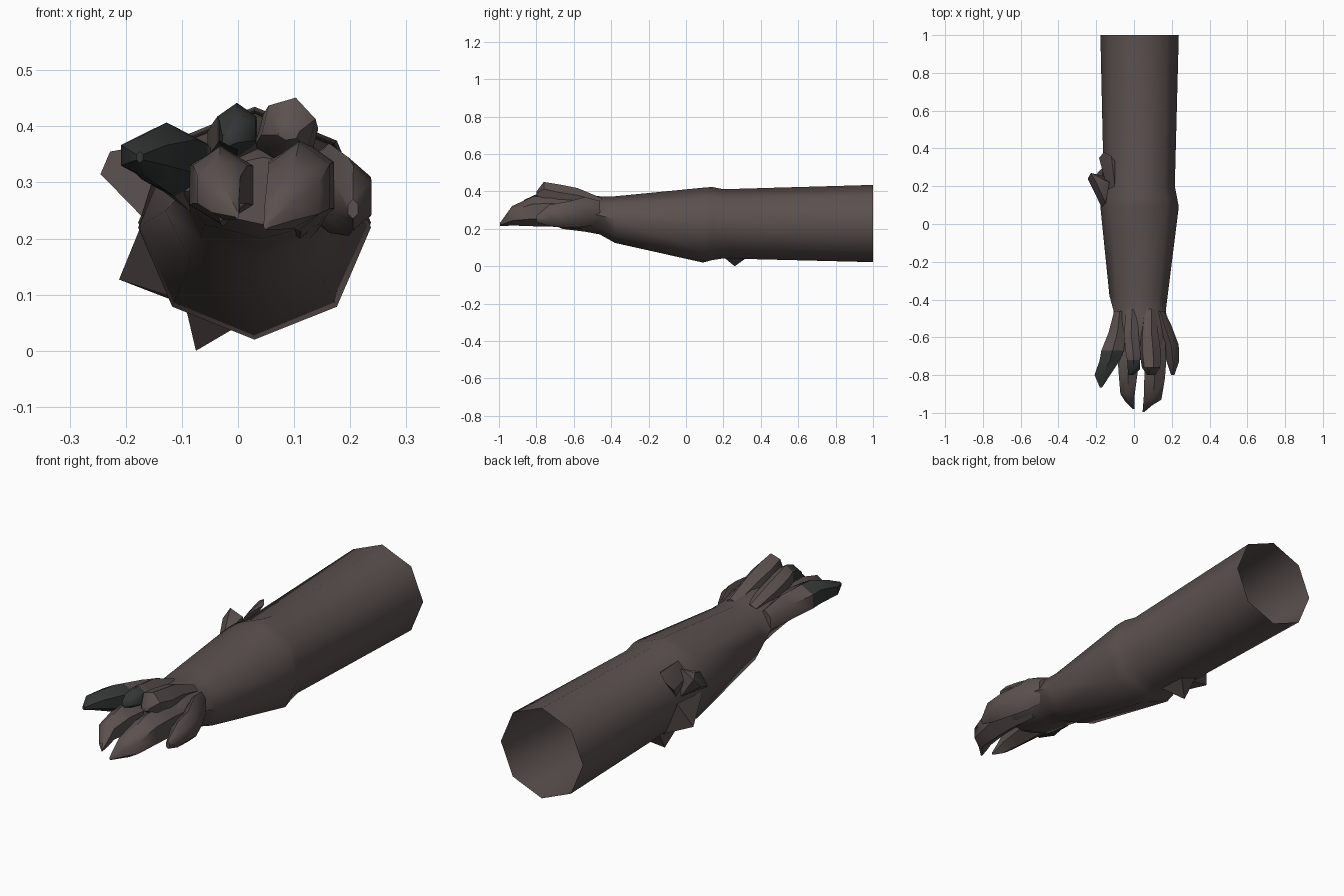
import bpy, bmesh, math
from mathutils import Vector


def material(name, rgb):
    m = bpy.data.materials.new(name)
    m.diffuse_color = (*rgb, 1)
    return m


SKIN = material("grey_brown_skin", (0.105, 0.082, 0.078))
CLAW = material("dark_claw", (0.034, 0.037, 0.037))


def finish(name, bm, angle=50, dark_y=None):
    """Make an object; faces in front of dark_y become claw coloured."""
    bmesh.ops.recalc_face_normals(bm, faces=bm.faces[:])
    me = bpy.data.meshes.new(name)
    for f in bm.faces:
        if dark_y is not None and f.calc_center_median().y < dark_y:
            f.material_index = 1
    bm.to_mesh(me)
    bm.free()
    me.materials.append(SKIN)
    me.materials.append(CLAW)
    ob = bpy.data.objects.new(name, me)
    bpy.context.collection.objects.link(ob)
    bpy.context.view_layer.objects.active = ob
    ob.select_set(True)
    bpy.ops.object.shade_smooth_by_angle(angle=math.radians(angle))
    ob.select_set(False)


def loft(name, rings, sides, turn=0, open_start=False, dark_y=None):
    """Rings are (y, x_min, x_max, z_min, z_max), joined along y."""
    bm = bmesh.new()
    loops = []
    for y, x0, x1, z0, z1 in rings:
        loop = []
        for i in range(sides):
            a = 2 * math.pi * (i + turn) / sides
            loop.append(bm.verts.new(((x0 + x1) / 2 + (x1 - x0) / 2 * math.cos(a), y,
                                      (z0 + z1) / 2 + (z1 - z0) / 2 * math.sin(a))))
        loops.append(loop)
    for a, b in zip(loops, loops[1:]):
        for i in range(sides):
            j = (i + 1) % sides
            bm.faces.new((a[i], a[j], b[j], b[i]))
    if not open_start:
        bm.faces.new(loops[0])
    bm.faces.new(loops[-1])
    finish(name, bm, dark_y=dark_y)


def thorn(name, points):
    """Faceted spur wrapped around a few points."""
    bm = bmesh.new()
    for p in points:
        bm.verts.new(Vector(p))
    bmesh.ops.convex_hull(bm, input=bm.verts[:])
    finish(name, bm, 35)


# Forearm, open at the back, narrowing to the wrist and palm
loft("forearm", [
    (1.00, -.178, .237, .022, .435),
    (0.20, -.160, .216, .042, .412),
    (0.14, -.170, .228, .033, .424),
    (0.09, -.178, .237, .020, .420),
    (-.38, -.130, .178, .125, .374),
    (-.46, -.108, .168, .170, .374),
    (-.54, -.108, .185, .185, .385),
    (-.66, -.100, .185, .200, .370),
    (-.72, -.070, .160, .225, .345),
], 8, open_start=True)

# Two long lower fingers
loft("lower_finger_left", [
    (-.56, -.080, .040, .215, .350),
    (-.72, -.095, .035, .225, .365),
    (-.80, -.088, .025, .228, .365),
    (-.90, -.078, .010, .238, .335),
    (-.94, -.050, .006, .232, .290),
    (-.98, -.006, .002, .235, .250)], 6, .5)
loft("lower_finger_right", [
    (-.56, .050, .170, .200, .360),
    (-.72, .045, .180, .212, .378),
    (-.82, .046, .172, .214, .372),
    (-.93, .044, .152, .218, .322),
    (-.96, .044, .100, .216, .280),
    (-.995, .045, .055, .216, .230)], 6, .5)

# Two short raised fingers with knuckle ridges running back to the wrist
loft("upper_finger_left", [
    (-.45, -.045, .025, .320, .365),
    (-.58, -.060, .030, .320, .415),
    (-.68, -.050, .040, .335, .432),
    (-.72, -.042, .038, .345, .442),
    (-.77, -.038, .036, .358, .425),
    (-.80, -.030, .000, .365, .390)], 6, .5, dark_y=-.70)
loft("upper_finger_right", [
    (-.45, .045, .120, .310, .365),
    (-.58, .030, .130, .310, .420),
    (-.68, .028, .145, .320, .440),
    (-.76, .040, .140, .345, .453),
    (-.80, .070, .110, .375, .400)], 6, .25)

# Outer finger
loft("outer_finger", [
    (-.46, .110, .165, .230, .350),
    (-.54, .120, .205, .210, .370),
    (-.64, .150, .243, .205, .345),
    (-.73, .168, .243, .215, .330),
    (-.80, .195, .215, .235, .270)], 6, .5)

# Thumb with a dark claw
loft("thumb", [
    (-.46, -.110, -.040, .240, .355),
    (-.57, -.140, -.035, .250, .385),
    (-.67, -.182, -.045, .275, .400),
    (-.72, -.190, -.065, .285, .407),
    (-.80, -.215, -.120, .312, .385),
    (-.865, -.182, -.168, .335, .355)], 6, .5, dark_y=-.66)

# Elbow spurs
thorn("elbow_spur_side", [(-.172, .09, .24), (-.150, .11, .31), (-.13, .22, .36), (-.15, .25, .25),
                          (-.245, .24, .315), (-.228, .27, .355), (-.20, .22, .360)])
thorn("elbow_spur_top", [(-.14, .18, .32), (-.10, .20, .382), (-.10, .33, .38), (-.16, .30, .27),
                         (-.185, .35, .325), (-.16, .38, .365), (-.12, .36, .39)])
thorn("elbow_spur_low", [(-.170, .12, .23), (-.165, .30, .24), (-.10, .14, .09), (-.09, .30, .08),
                         (-.212, .25, .127)])
thorn("elbow_spur_bottom", [(-.095, .18, .085), (.01, .20, .05), (-.09, .33, .10), (.00, .33, .05),
                            (-.075, .26, .0)])
